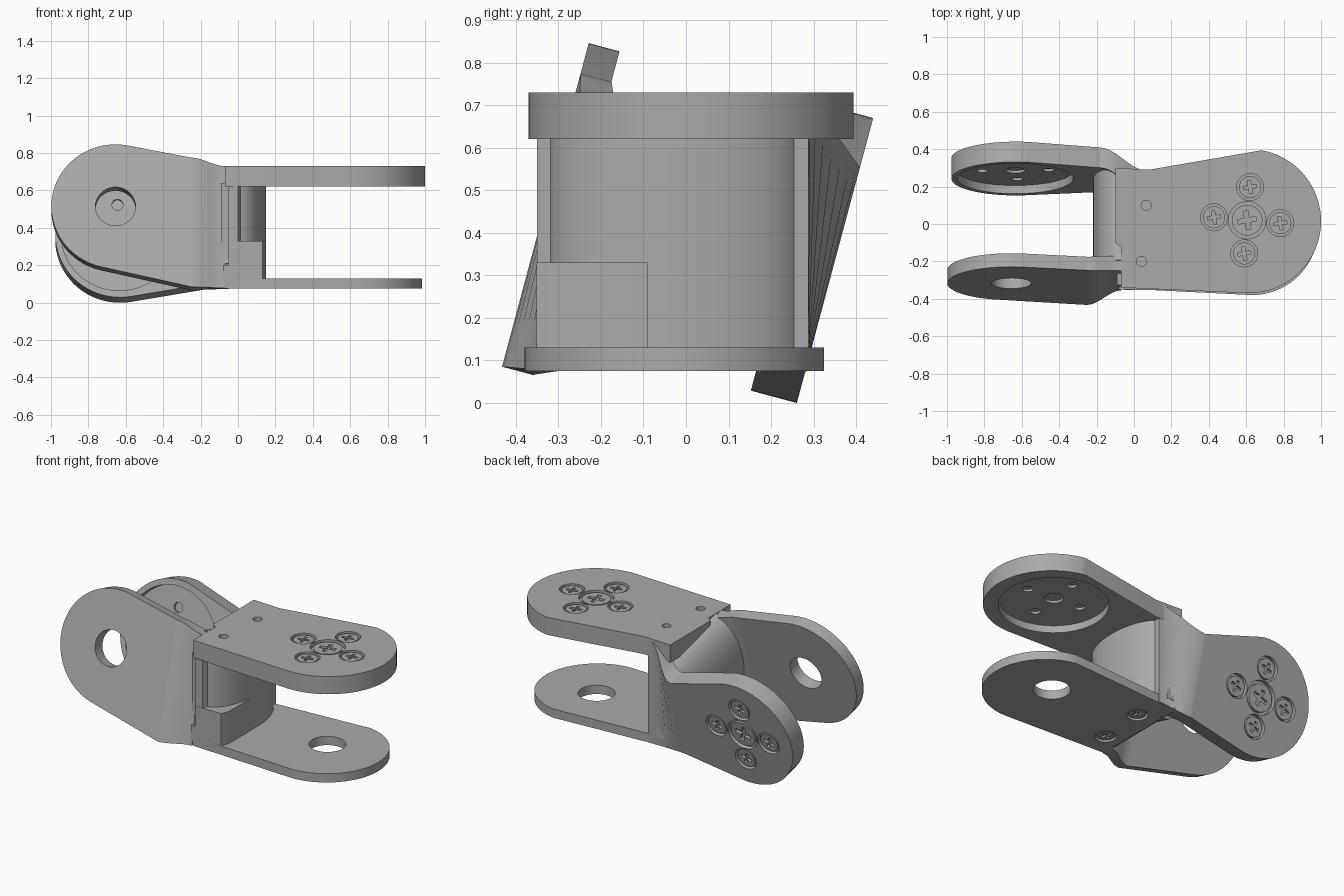
import bpy, bmesh, math
from math import sin, cos, radians
from mathutils import Matrix, Vector

cube = bpy.data.objects.get("Cube")
if cube:
    bpy.data.objects.remove(cube, do_unlink=True)

grey = bpy.data.materials.new("plain grey")
grey.use_nodes = True
GREY = (0.4, 0.4, 0.4, 1)
grey.diffuse_color = GREY
grey.node_tree.nodes["Principled BSDF"].inputs["Base Color"].default_value = GREY

# Local frames: (along x, across, outward)
S, C = sin(radians(15)), cos(radians(15))
LEVEL = Matrix.Identity(4)
TILTED = Matrix(((1, 0, 0, 0), (0, S, C, 0), (0, C, -S, 0), (0, 0, 0, 1)))


def finish(name, bm):
    bmesh.ops.recalc_face_normals(bm, faces=bm.faces)
    mesh = bpy.data.meshes.new(name)
    bm.to_mesh(mesh)
    bm.free()
    mesh.materials.append(grey)
    ob = bpy.data.objects.new(name, mesh)
    bpy.context.collection.objects.link(ob)
    return ob


def loft(name, rings):
    """Skin a row of matching point rings and cap both ends."""
    bm = bmesh.new()
    rows = [[bm.verts.new(p) for p in ring] for ring in rings]
    n = len(rows[0])
    for a, b in zip(rows, rows[1:]):
        for i in range(n):
            j = (i + 1) % n
            bm.faces.new((a[i], a[j], b[j], b[i]))
    bm.faces.new(rows[0])
    bm.faces.new(rows[-1])
    return finish(name, bm)


def prism(name, outline, low, high, frame=LEVEL):
    return loft(name, [[frame @ Vector((x, y, w)) for x, y in outline] for w in (low, high)])


def arc(cx, cy, r, start=0, end=360, steps=40):
    count = steps if end - start == 360 else steps + 1
    turn = [radians(start + (end - start) * i / steps) for i in range(count)]
    return [(cx + r * cos(t), cy + r * sin(t)) for t in turn]


def cross(cx, cy, r, turn):
    """Plus-shaped driver slot."""
    w = r * 0.24
    quarter = [(r, -w), (r, w), (w, w)]
    pts = []
    for k in range(4):
        t = radians(90 * k + turn)
        pts += [(cx + x * cos(t) - y * sin(t), cy + x * sin(t) + y * cos(t)) for x, y in quarter]
    return pts


def cut(ob, *cutters):
    """Subtract cutters, bake the result and remove them."""
    for cutter in cutters:
        mod = ob.modifiers.new("cut", "BOOLEAN")
        mod.operation = "DIFFERENCE"
        mod.solver = "EXACT"
        mod.object = cutter
    bpy.context.view_layer.update()
    baked = bpy.data.meshes.new_from_object(ob.evaluated_get(bpy.context.evaluated_depsgraph_get()))
    ob.modifiers.clear()
    ob.data = baked
    for cutter in cutters:
        bpy.data.objects.remove(cutter, do_unlink=True)


def screw(x, y, r, face, side, frame, turn):
    """Add a slotted head in a bore and return the bore cutter."""
    def slab(name, outline, a, b):
        return prism(name, outline, *sorted((face + side * a, face + side * b)), frame)
    head = slab("screw_head", arc(x, y, r * 0.82, steps=24), -0.03, -0.006)
    cut(head, slab("slot_cutter", cross(x, y, r * 0.5, turn), -0.022, 0.02))
    return slab("bore_cutter", arc(x, y, r, steps=28), -0.025, 0.02)


def horn_plate(name, outline, cx, cy, inner, outer, frame, turn):
    """Thick plate with five screws outside and a round recess inside."""
    plate = prism(name, outline, inner, outer, frame)
    spots = [(cx, cy, 0.1, 0.055)]
    for k in range(4):
        t = radians(90 * k + turn)
        spots.append((cx + 0.178 * cos(t), cy + 0.178 * sin(t), 0.072, 0.03))
    cutters = [prism("recess_cutter", arc(cx, cy, 0.31, steps=56), inner - 0.02, inner + 0.045, frame)]
    for x, y, r, pin in spots:
        cutters.append(screw(x, y, r, outer, 1, frame, turn + 15))
        cutters.append(prism("pin_cutter", arc(x, y, pin, steps=20), inner, inner + 0.06, frame))
    return plate, cutters


# Top plate of the level fork
top_outline = [(-0.07, -0.34)] + arc(0.615, 0.015, 0.385, -90, 80) + [
    (0.08, 0.29), (-0.1, 0.3), (-0.1, -0.1), (-0.07, -0.12)]
top_plate, cutters = horn_plate("top_plate", top_outline, 0.605, 0.02, 0.62, 0.73, LEVEL, -5)
for x, y in ((0.065, 0.1), (0.04, -0.2)):
    cutters.append(prism("pin_cutter", arc(x, y, 0.027, steps=20), 0.69, 0.75))
cut(top_plate, *cutters)

# Bottom plate with pivot hole and two mounting screws
bottom_outline = [(-0.07, -0.345)] + arc(0.63, -0.025, 0.355, -90, 80) + [(0.06, 0.285), (-0.07, 0.285)]
bottom_plate = prism("bottom_plate", bottom_outline, 0.075, 0.13)
cut(bottom_plate, prism("hole_cutter", arc(0.61, 0.01, 0.105), 0, 0.2),
    *[screw(x, y, 0.06, 0.075, -1, LEVEL, 20) for x, y in ((0.06, 0.1), (0.04, -0.2))])

# Level fork web, bulging between the plates
bulge = [(0.15 * cos(t), -0.02 + 0.3 * sin(t)) for t in
         [radians(-85 + 170 * i / 24) for i in range(25)]]
level_web = prism("level_web", [(-0.05, -0.35), (0, -0.35)] + bulge + [(0, 0.29), (-0.05, 0.29)], 0.125, 0.625)
prism("front_step", [(-0.05, -0.352), (0.13, -0.352), (0.15, -0.3), (0.15, -0.09), (-0.05, -0.09)], 0.12, 0.33)
prism("joint_core", [(-0.09, -0.325), (0, -0.325), (0, 0.28), (-0.09, 0.28)], 0.09, 0.64)
prism("joint_tab", [(-0.08, -0.35), (0, -0.35), (0, -0.3), (-0.08, -0.3)], 0.08, 0.2)

# Back plate of the tilted fork
back_outline = [(-0.18, 0.64)] + arc(-0.63, 0.414, 0.347, 80, 280) + [(-0.18, 0.14)]
back_plate, cutters = horn_plate("back_plate", back_outline, -0.635, 0.414, 0.14, 0.252, TILTED, 3)
cut(back_plate, *cutters)


def blend(name, start, end, steps=8):
    """Smoothly bend one plate section into another."""
    rings = []
    for i in range(steps + 1):
        f = i / steps
        g = f * f * (3 - 2 * f)
        ring = []
        for a, b in zip(start, end):
            p = a.lerp(b, g)
            p.x = a.x + (b.x - a.x) * f
            ring.append(p)
        rings.append(ring)
    return loft(name, rings)


def section(x, low, high, inner, outer):
    return [TILTED @ Vector((x, u, v)) for u, v in ((low, inner), (low, outer), (high, outer), (high, inner))]


back_bend = blend("back_bend", section(-0.18, 0.14, 0.64, 0.14, 0.252),
                  [Vector((0.06, y, z)) for y, z in ((0.18, 0.08), (0.288, 0.08), (0.288, 0.725), (0.18, 0.725))])

# Front plate of the tilted fork, with pivot hole
front_outline = [(-0.25, 0.685)] + arc(-0.655, 0.415, 0.343, 80, 257) + [(-0.25, -0.03)]
front_plate = prism("front_plate", front_outline, -0.44, -0.365, TILTED)
cut(front_plate, prism("hole_cutter", arc(-0.655, 0.415, 0.107), -0.6, -0.2, TILTED))
front_bend = blend("front_bend", section(-0.25, -0.03, 0.685, -0.365, -0.44),
                   [Vector((-0.07, y, z)) for y, z in ((-0.28, 0.078), (-0.355, 0.078), (-0.25, 0.73), (-0.17, 0.72))])

# Tilted fork web, bulging toward the open end
hump = [(-0.08 - 0.14 * sin(t), 0.385 + 0.27 * cos(t)) for t in
        [radians(180 * i / 24) for i in range(25)]]
tilted_web = prism("tilted_web", [(-0.05, 0.655)] + hump + [(-0.05, 0.115)], -0.375, 0.15, TILTED)

# Shading
for ob in bpy.context.view_layer.objects:
    ob.select_set(ob.type == "MESH" and grey.name in ob.data.materials)
bpy.context.view_layer.objects.active = top_plate
bpy.ops.object.shade_smooth_by_angle(angle=radians(30))
